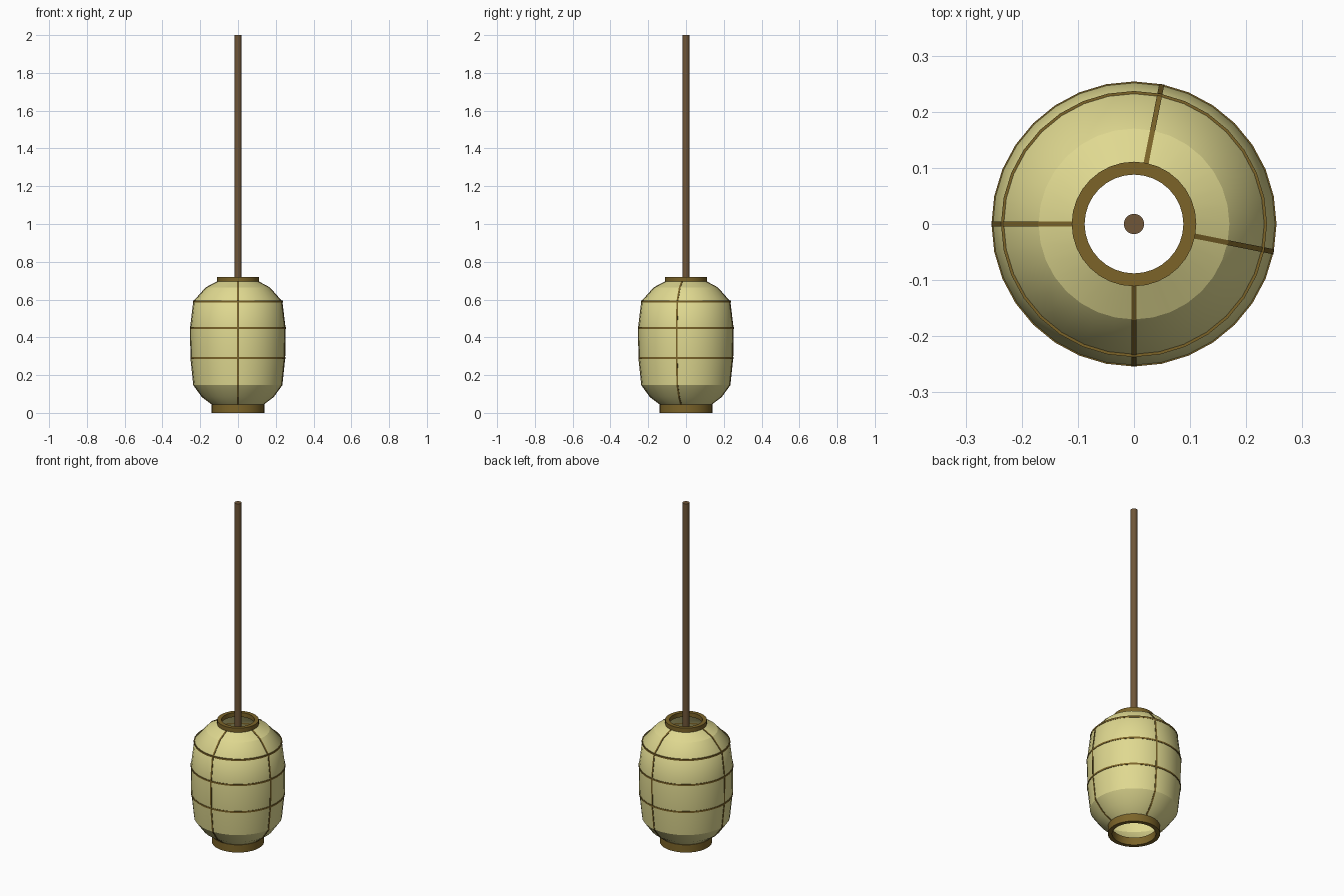
import bpy, bmesh, math

if "Cube" in bpy.data.objects:
    bpy.data.objects.remove(bpy.data.objects["Cube"])

SEG = 32


def material(name, color):
    m = bpy.data.materials.new(name)
    m.diffuse_color = (*color, 1)
    m.use_nodes = True
    m.node_tree.nodes["Principled BSDF"].inputs["Base Color"].default_value = m.diffuse_color
    return m


PAPER = material("paper", (0.74, 0.69, 0.28))
WOOD = material("wood", (0.20, 0.127, 0.022))
POLE = material("pole_wood", (0.16, 0.093, 0.04))


def finish(name, bm, mat):
    bmesh.ops.recalc_face_normals(bm, faces=bm.faces[:])
    me = bpy.data.meshes.new(name)
    bm.to_mesh(me)
    bm.free()
    me.materials.append(mat)
    ob = bpy.data.objects.new(name, me)
    bpy.context.collection.objects.link(ob)
    return ob


def lathe(name, profile, mat, closed=True, sharp_rows=None, cap=False):
    """Spin (radius, z) points about z; rows listed as sharp keep hard edges."""
    bm = bmesh.new()
    rows = [[bm.verts.new((r * math.cos(a), r * math.sin(a), z))
             for a in (2 * math.pi * k / SEG for k in range(SEG))]
            for r, z in profile]
    n = len(rows)
    for i in range(n if closed else n - 1):
        a, b = rows[i], rows[(i + 1) % n]
        for k in range(SEG):
            j = (k + 1) % SEG
            bm.faces.new((a[k], a[j], b[j], b[k])).smooth = True
    if cap:
        bm.faces.new(rows[0])
        bm.faces.new(rows[-1])
    for i in (range(n) if sharp_rows is None else sharp_rows):
        for k in range(SEG):
            e = bm.edges.get((rows[i][k], rows[i][(k + 1) % SEG]))
            if e:
                e.smooth = False
    return finish(name, bm, mat)


def ring(name, r_in, r_out, z0, z1, mat=WOOD):
    return lathe(name, [(r_in, z0), (r_out, z0), (r_out, z1), (r_in, z1)], mat)


# Paper shade, an open single skin
shade = [(0.13, 0.04), (0.19, 0.085), (0.235, 0.147), (0.25, 0.29), (0.252, 0.45),
         (0.235, 0.59), (0.17, 0.663), (0.105, 0.697)]
lathe("paper_shade", shade, PAPER, closed=False, sharp_rows=(2, 6))

# Rims at the openings
ring("bottom_rim", 0.117, 0.14, 0, 0.045)
ring("top_rim", 0.088, 0.111, 0.695, 0.72)

# Thin horizontal hoops
for label, r, z in (("lower", 0.25, 0.29), ("middle", 0.252, 0.45), ("upper", 0.235, 0.59)):
    ring(label + "_hoop", r - 0.003, r + 0.002, z - 0.005, z + 0.005)


# Four vertical ribs following the shade profile
def rib(name, angle, half=0.0045, thick=0.002):
    bm = bmesh.new()
    c, s = math.cos(angle), math.sin(angle)
    rows = []
    for i, (r, z) in enumerate(shade):
        p, q = shade[max(i - 1, 0)], shade[min(i + 1, len(shade) - 1)]
        dr, dz = q[0] - p[0], q[1] - p[1]
        length = math.hypot(dr, dz)
        row = []
        for w, t in ((-half, -thick), (half, -thick), (half, thick), (-half, thick)):
            rr, zz = r + t * dz / length, z - t * dr / length
            row.append(bm.verts.new((rr * c - w * s, rr * s + w * c, zz)))
        rows.append(row)
    for a, b in zip(rows, rows[1:]):
        for k in range(4):
            j = (k + 1) % 4
            bm.faces.new((a[k], a[j], b[j], b[k]))
    bm.faces.new(rows[0])
    bm.faces.new(rows[-1])
    finish(name, bm, WOOD)


for name, deg in (("front", 270), ("left", 180), ("back", 78.75), ("right", -11.25)):
    rib(name + "_rib", math.radians(deg))

# Hanging pole
lathe("hanging_pole", [(0.018, 0.64), (0.018, 2.0)], POLE, closed=False, cap=True)
